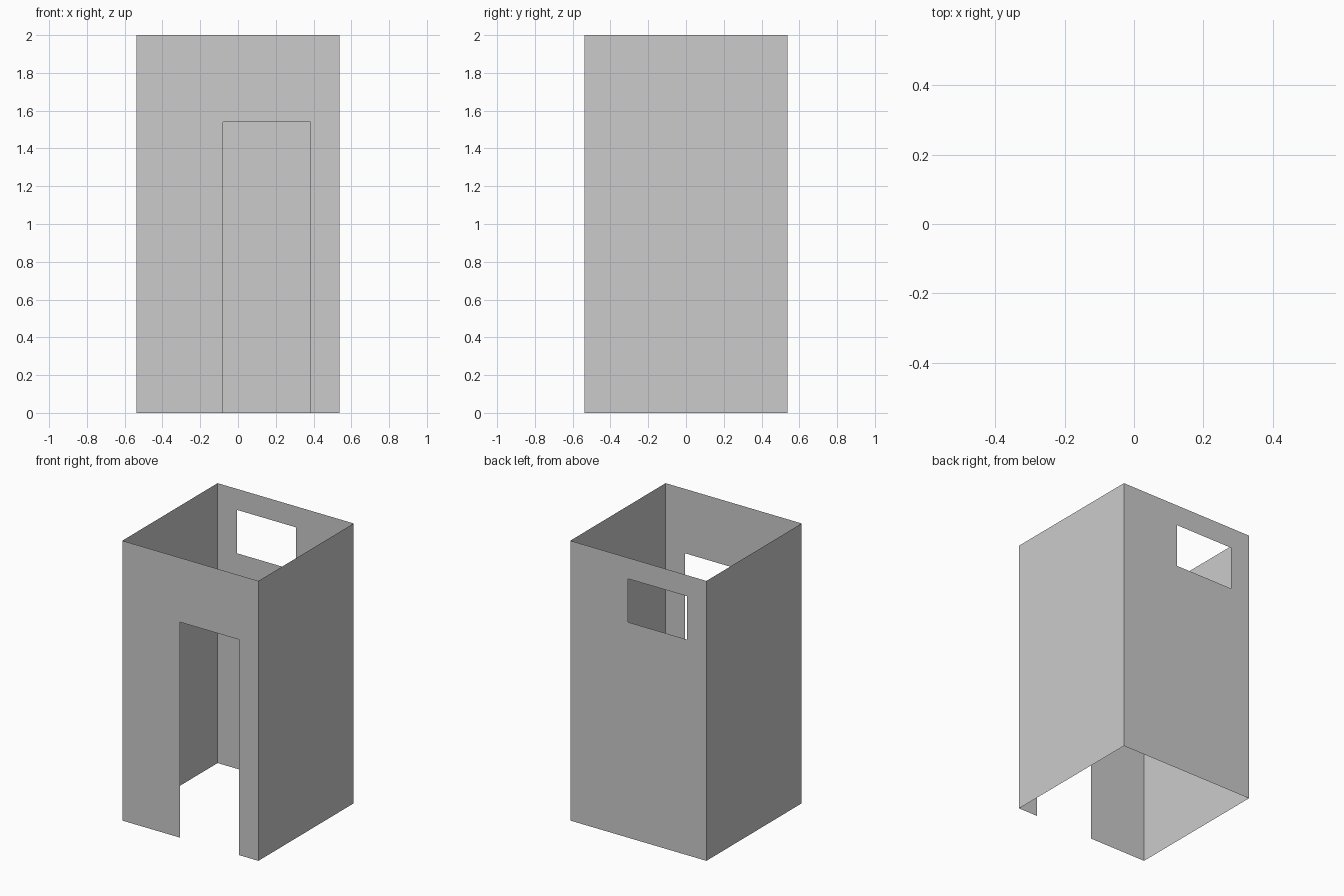
import bpy, bmesh
from math import pi
from mathutils import Matrix

if "Cube" in bpy.data.objects:
    bpy.data.objects.remove(bpy.data.objects["Cube"])

HALF, HEIGHT = 0.538, 2.0


def wall(name, turn, opening=None):
    """Thin wall facing -y, turned about z, with an optional (x0, x1, z0, z1) opening."""
    x0, x1, z0, z1 = opening or (HALF, HALF, 0, 0)
    # panels left, right, above and below the opening
    panels = [(-HALF, x0, 0, HEIGHT), (x1, HALF, 0, HEIGHT),
              (x0, x1, z1, HEIGHT), (x0, x1, 0, z0)]
    bm = bmesh.new()
    for a, b, c, d in panels:
        if b - a > 1e-5 and d - c > 1e-5:
            # split the side panels at the opening heights so the mesh stays welded
            levels = sorted({c, d} | {z for z in (z0, z1) if c < z < d})
            for lo, hi in zip(levels, levels[1:]):
                corners = [(a, lo), (b, lo), (b, hi), (a, hi)]
                bm.faces.new([bm.verts.new((x, -HALF, z)) for x, z in corners])
    bmesh.ops.remove_doubles(bm, verts=bm.verts, dist=1e-5)
    bm.transform(Matrix.Rotation(turn, 4, 'Z'))
    mesh = bpy.data.meshes.new(name)
    bm.to_mesh(mesh)
    bm.free()
    bpy.context.collection.objects.link(bpy.data.objects.new(name, mesh))


# Four walls, open at top and bottom: doorway in front, window at the back
wall("front_wall", 0, (-0.08, 0.384, 0, 1.54))
wall("right_wall", pi / 2)
wall("back_wall", pi, (-0.08, 0.384, 1.54, 1.85))
wall("left_wall", -pi / 2)
